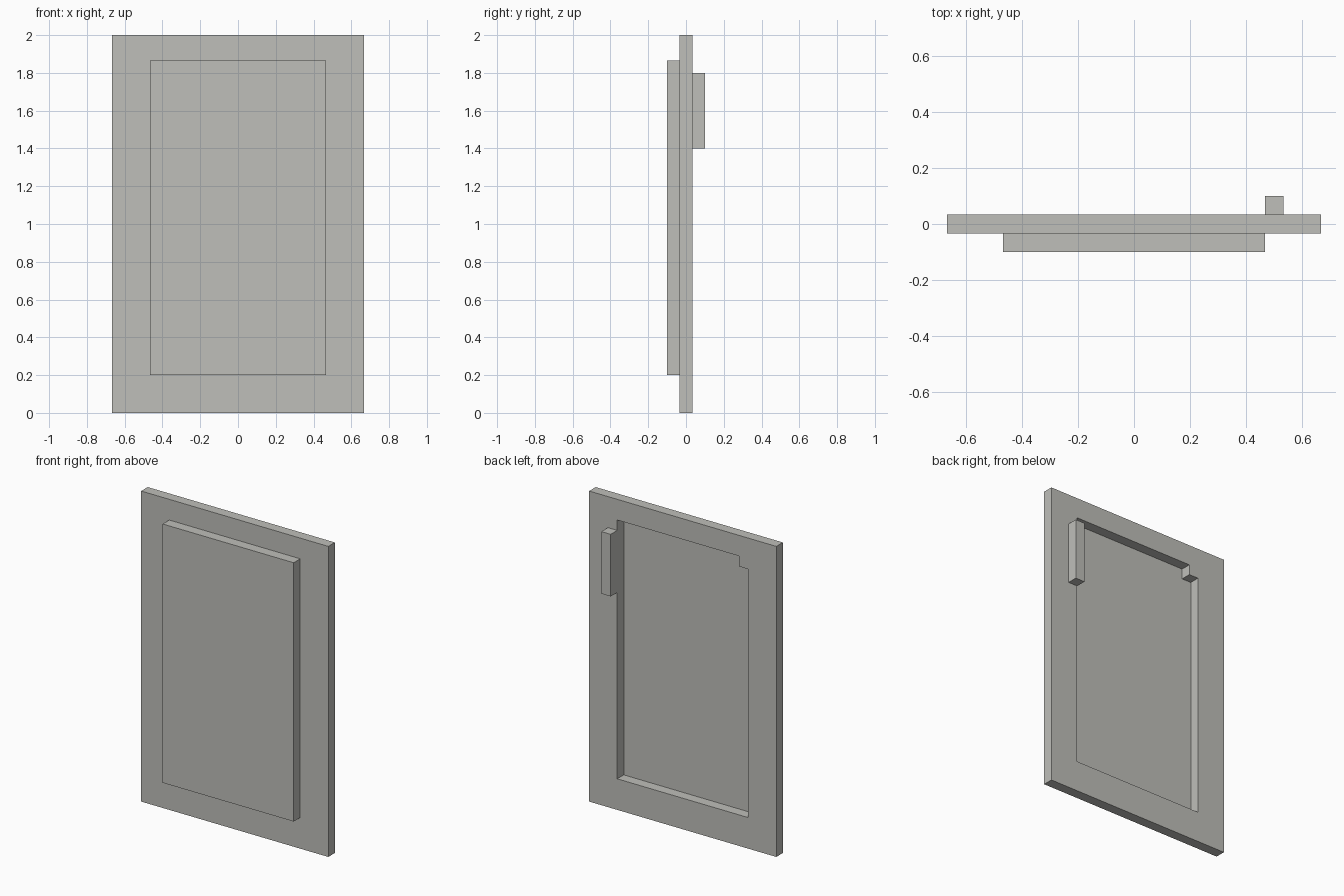
import bpy
import bmesh

cube = bpy.data.objects.get("Cube")
if cube:
    bpy.data.objects.remove(cube, do_unlink=True)

U = 1 / 15  # board thickness, the unit for every size

# One plain grey for everything
grey = bpy.data.materials.new("warm grey")
grey.use_nodes = True
colour = (0.52, 0.52, 0.49, 1)
grey.diffuse_color = colour
grey.node_tree.nodes["Principled BSDF"].inputs["Base Color"].default_value = colour


def add_object(name, bm):
    mesh = bpy.data.meshes.new(name)
    bm.to_mesh(mesh)
    bm.free()
    mesh.materials.append(grey)
    obj = bpy.data.objects.new(name, mesh)
    bpy.context.scene.collection.objects.link(obj)
    return obj


def add_box(name, low, high):
    """Box between two corners given in units of U."""
    bm = bmesh.new()
    bmesh.ops.create_cube(bm, size=1)
    for v in bm.verts:
        v.co = [(h if c > 0 else l) * U for c, l, h in zip(v.co, low, high)]
    return add_object(name, bm)


def add_loop(bm, points):
    verts = [bm.verts.new((x * U, 0, z * U)) for x, z in points]
    return [bm.edges.new((a, b)) for a, b in zip(verts, verts[1:] + verts[:1])]


# Frame board: outer rectangle with an opening stepped at one top corner
bm = bmesh.new()
edges = add_loop(bm, [(-10, 0), (10, 0), (10, 30), (-10, 30)])
edges += add_loop(bm, [(-7, 3), (7, 3), (7, 28), (-6, 28), (-6, 27), (-7, 27)])
bmesh.ops.triangle_fill(bm, edges=edges, use_beauty=True, normal=(0, -1, 0))
bmesh.ops.recalc_face_normals(bm, faces=bm.faces)
frame = add_object("frame", bm)
solid = frame.modifiers.new("thickness", "SOLIDIFY")
solid.thickness = U
solid.offset = 0

# Raised panel closing the opening from the front
add_box("front_panel", (-7, -1.5, 3), (7, -0.5, 28))

# Upright handle on the back, beside the opening
add_box("back_handle", (7, 0.5, 21), (8, 1.5, 27))
